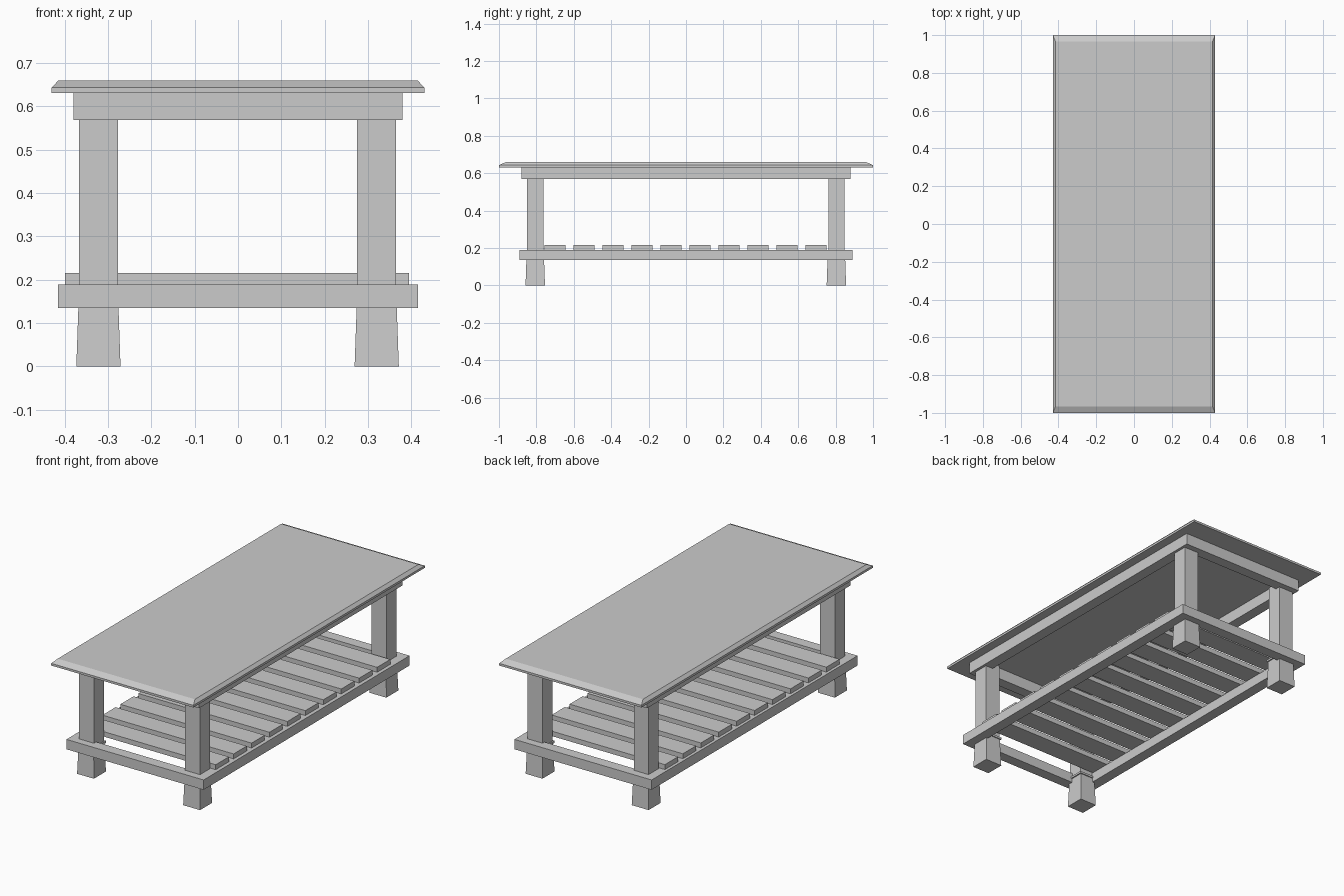
import bpy, bmesh
from mathutils import Vector

if "Cube" in bpy.data.objects:
    bpy.data.objects.remove(bpy.data.objects["Cube"])


def make_object(name, bm):
    bmesh.ops.recalc_face_normals(bm, faces=bm.faces)
    mesh = bpy.data.meshes.new(name)
    bm.to_mesh(mesh)
    bm.free()
    ob = bpy.data.objects.new(name, mesh)
    bpy.context.collection.objects.link(ob)
    return ob


def add_stack(bm, cx, cy, sections):
    """Rectangular column through (half x, half y, z) sections."""
    rings = [[bm.verts.new((cx + sx * hx, cy + sy * hy, z))
              for sx, sy in ((-1, -1), (1, -1), (1, 1), (-1, 1))]
             for hx, hy, z in sections]
    for a, b in zip(rings, rings[1:]):
        for i in range(4):
            j = (i + 1) % 4
            bm.faces.new((a[i], a[j], b[j], b[i]))
    bm.faces.new(rings[0][::-1])
    bm.faces.new(rings[-1])


def column(name, cx, cy, sections):
    bm = bmesh.new()
    add_stack(bm, cx, cy, sections)
    return make_object(name, bm)


def frame(name, hx, hy, z0, z1, t):
    """Open rectangular frame with bars of thickness t."""
    bm = bmesh.new()
    corners = ((-1, -1), (1, -1), (1, 1), (-1, 1))
    loops = [[bm.verts.new((sx * (hx - d), sy * (hy - d), z)) for sx, sy in corners]
             for d, z in ((0, z0), (0, z1), (t, z1), (t, z0))]
    for k in range(4):
        a, b = loops[k], loops[(k + 1) % 4]
        for i in range(4):
            j = (i + 1) % 4
            bm.faces.new((a[i], a[j], b[j], b[i]))
    return make_object(name, bm)


# Table top with chamfered upper edge
column("table_top", 0, 0, [(0.43, 1.0, 0.631), (0.43, 1.0, 0.643), (0.415, 0.965, 0.659)])

# Apron under the top and lower shelf frame
frame("apron", 0.38, 0.88, 0.568, 0.631, 0.06)
frame("shelf_frame", 0.415, 0.89, 0.135, 0.189, 0.06)

# Legs with a collar and flared foot
for sx, side in ((-1, "left"), (1, "right")):
    for sy, end in ((-1, "front"), (1, "back")):
        cx, cy = sx * 0.321 - 0.001, sy * 0.805 - 0.001
        column(f"{end}_{side}_leg", cx, cy, [(0.045, 0.043, 0.168), (0.045, 0.043, 0.60)])
        column(f"{end}_{side}_foot", cx, cy,
               [(0.051, 0.052, 0.0), (0.0455, 0.0465, 0.157),
                (0.052, 0.052, 0.157), (0.052, 0.052, 0.168)])

# Shelf slats
for i in range(10):
    y = -0.7 + i * 0.155
    column(f"shelf_slat_{i + 1}", -0.002, y, [(0.397, 0.057, 0.189), (0.397, 0.057, 0.216)])
